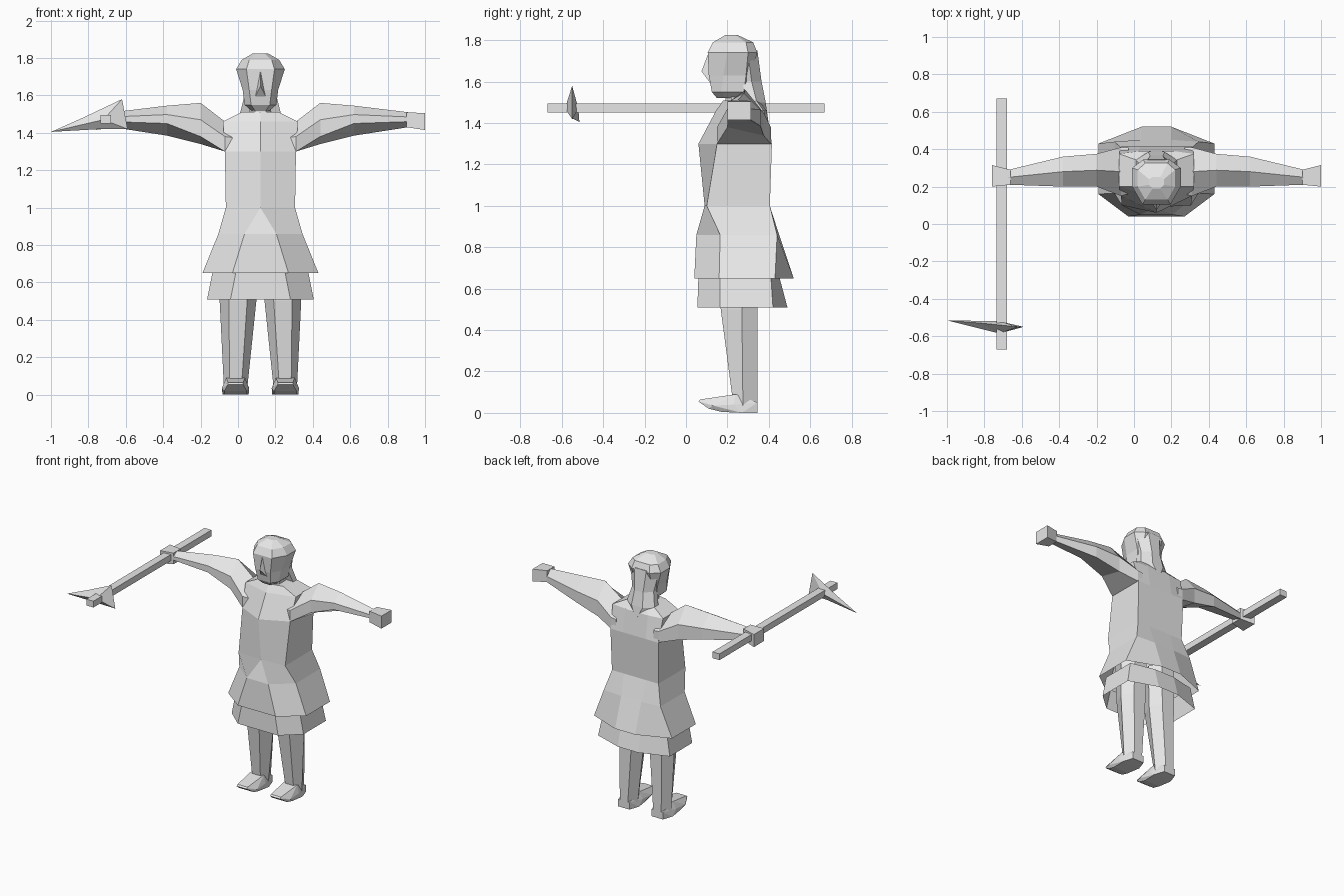
import bpy, bmesh

cube = bpy.data.objects.get("Cube")
if cube:
    bpy.data.objects.remove(cube, do_unlink=True)

CENTRE = 0.12  # the figure stands off to one side of the staff

grey = bpy.data.materials.new("plain_grey")
grey.use_nodes = True
grey.diffuse_color = (0.8, 0.8, 0.8, 1)
grey.node_tree.nodes["Principled BSDF"].inputs["Base Color"].default_value = (0.8, 0.8, 0.8, 1)


def finish(name, bm, x=CENTRE, mirror=False):
    bmesh.ops.remove_doubles(bm, verts=bm.verts, dist=0.0005)
    bmesh.ops.recalc_face_normals(bm, faces=bm.faces)
    mesh = bpy.data.meshes.new(name)
    bm.to_mesh(mesh)
    bm.free()
    mesh.materials.append(grey)
    obj = bpy.data.objects.new(name, mesh)
    obj.location.x = x
    bpy.context.collection.objects.link(obj)
    if mirror:
        mod = obj.modifiers.new("mirror", 'MIRROR')
        mod.use_mirror_merge = False
    return obj


def loft(name, rings, caps=True, **kw):
    """Skin a list of equal-length point rings."""
    bm = bmesh.new()
    rows = [[bm.verts.new(p) for p in ring] for ring in rings]
    n = len(rows[0])
    for low, high in zip(rows, rows[1:]):
        for i in range(n):
            j = (i + 1) % n
            bm.faces.new((low[i], low[j], high[j], high[i]))
    if caps:
        bm.faces.new(rows[0])
        bm.faces.new(rows[-1])
    return finish(name, bm, **kw)


def hull(name, points, **kw):
    bm = bmesh.new()
    for p in points:
        bm.verts.new(p)
    bmesh.ops.convex_hull(bm, input=bm.verts)
    return finish(name, bm, **kw)


def ring(z, front_w, front_y, side_w, side_front, side_back, back_w, back_y):
    """Symmetric eight-sided section at height z."""
    half = [(front_w, front_y), (side_w, side_front), (side_w, side_back), (back_w, back_y)]
    return [(x, y, z) for x, y in half] + [(-x, y, z) for x, y in reversed(half)]


# Tunic with a ridge down the chest
loft("tunic", [
    ring(1.0, 0, .09, .185, .1, .405, .09, .405),
    ring(1.3, 0, .06, .19, .15, .415, .09, .415),
    ring(1.46, 0, .145, .2, .2, .375, .09, .39),
    ring(1.51, 0, .18, .1, .2, .34, .05, .35)])

# Two-tier flared skirt, open below
loft("skirt_upper", [
    ring(1.0, 0, .09, .185, .1, .405, .09, .405),
    ring(.86, .085, .05, .225, .165, .44, .08, .45),
    ring(.65, .15, .04, .31, .16, .43, .08, .52)], caps=False)
loft("skirt_lower", [
    ring(.66, .13, .06, .255, .165, .41, .08, .45),
    ring(.51, .16, .055, .285, .165, .42, .08, .49)], caps=False)

# Neck and head
loft("neck", [ring(1.47, .03, .19, .06, .22, .3, .03, .33),
              ring(1.57, .03, .19, .055, .22, .28, .03, .3)])
loft("head", [
    ring(1.52, .03, .15, .05, .19, .26, .04, .27),
    ring(1.55, .05, .125, .085, .17, .28, .06, .29),
    ring(1.63, .06, .11, .095, .18, .29, .07, .31),
    ring(1.74, .075, .105, .13, .2, .3, .07, .345),
    ring(1.79, .06, .13, .1, .2, .29, .06, .325),
    ring(1.825, .02, .19, .04, .21, .24, .02, .25)])
hull("nose", [(0, .105, 1.73), (0, .075, 1.65), (.03, .12, 1.59),
              (-.03, .12, 1.59), (0, .14, 1.65)])

# Long hair falling behind the shoulders
hair = [(1.75, .115, .25, .345), (1.6, .085, .27, .365),
        (1.5, .11, .3, .385), (1.43, .03, .37, .395)]
loft("hair", [[(-w, f, z), (w, f, z), (w, (f + b) / 2, z), (w * .4, b, z),
               (-w * .4, b, z), (-w, (f + b) / 2, z)] for z, w, f, b in hair])

# Arms: reach, front, back, lower front, lower back, top
arm = [(.15, .16, .41, 1.3, 1.3, 1.45),
       (.19, .15, .41, 1.3, 1.3, 1.46),
       (.32, .2, .375, 1.38, 1.34, 1.56),
       (.5, .2, .36, 1.45, 1.385, 1.545),
       (.79, .21, .29, 1.46, 1.43, 1.51)]
loft("arms", [[(x, f, lf), (x, b, lb), (x, b, (lb + t) / 2), (x, (f + b) / 2, t),
               (x, f, (lf + t) / 2)] for x, f, b, lf, lb, t in arm], mirror=True)

# Fists
hull("hands", [(x, y, z) for x, ys, zs in
               ((.78, (.21, .29), (1.43, 1.51)), (.88, (.2, .315), (1.415, 1.505)))
               for y in ys for z in zs], mirror=True)


# Tapered six-sided legs
def leg_ring(z, cx, w, front, mid, back):
    return [(cx - w * .5, front, z), (cx + w * .5, front, z), (cx + w, mid, z),
            (cx + w * .5, back, z), (cx - w * .5, back, z), (cx - w, mid, z)]


loft("legs", [leg_ring(.03, .133, .062, .23, .275, .345),
              leg_ring(.5, .12, .098, .168, .27, .345),
              leg_ring(.8, .115, .1, .15, .27, .35)], mirror=True)

# Pointed feet: y, z, half width
foot = [(.345, 0, .045), (.345, .05, .045), (.24, .09, .05), (.27, 0, .07),
        (.17, .005, .06), (.11, .02, .06), (.06, .055, .04), (.07, .065, .04),
        (.13, .035, .073), (.23, .04, .07)]
hull("feet", [(.133 + s * w, y, z) for y, z, w in foot for s in (-1, 1)], mirror=True)

# Staff held in the right hand
loft("staff", [[(x, y, z) for x, z in ((-.735, 1.45), (-.68, 1.45), (-.68, 1.495), (-.735, 1.495))]
               for y in (-.67, .67)], x=0)

# Axe blade: flat outline raised to a ridge on both sides
outline = [(-1, -.515, 1.405), (-.82, -.53, 1.485), (-.62, -.55, 1.58),
           (-.59, -.55, 1.42), (-.74, -.545, 1.42)]
bm = bmesh.new()
rim = [bm.verts.new(p) for p in outline]
for ridge_y in (-.585, -.52):
    peak = bm.verts.new((-.72, ridge_y, 1.47))
    for i, v in enumerate(rim):
        bm.faces.new((v, rim[(i + 1) % len(rim)], peak))
finish("axe_blade", bm, x=0)
